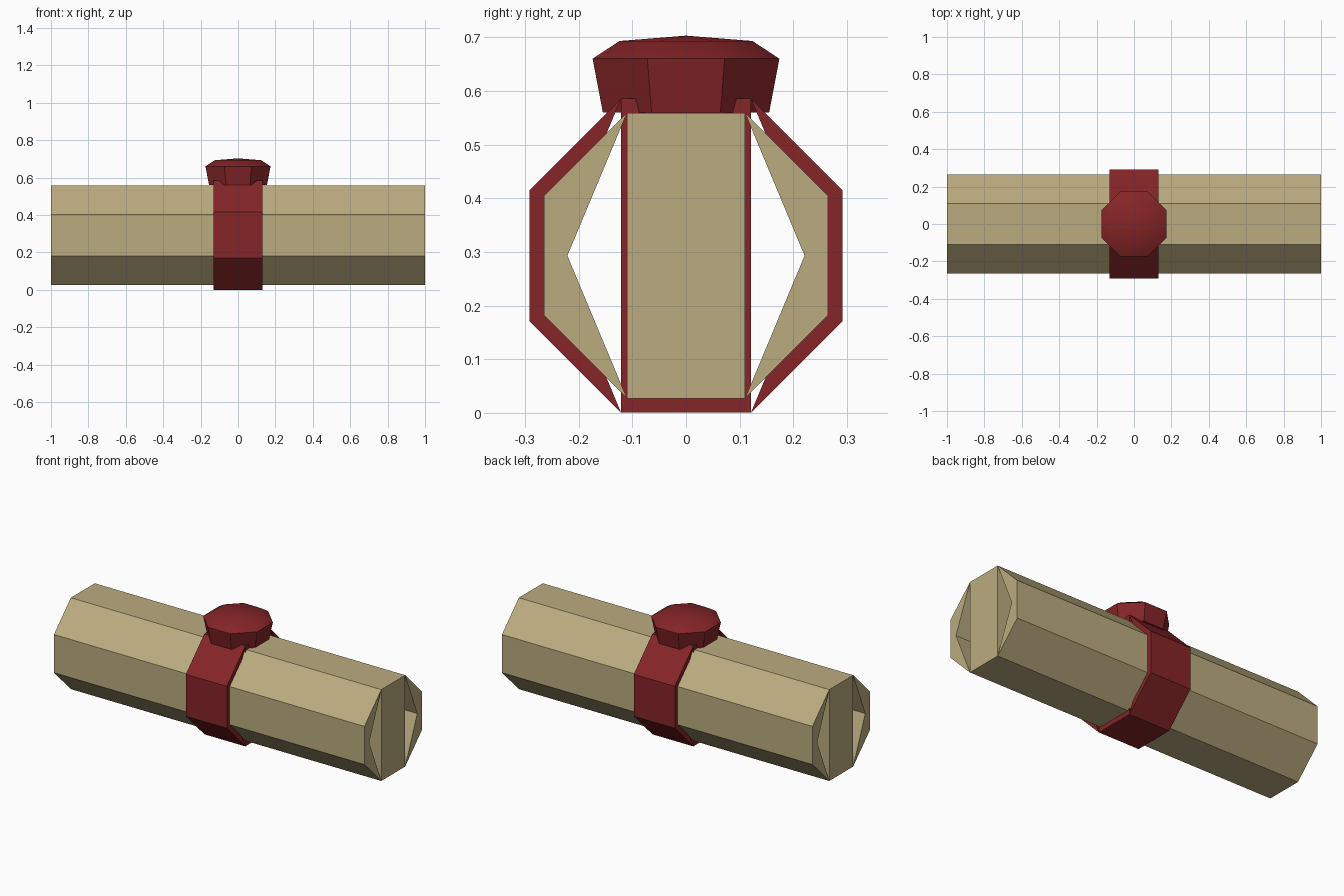
import bpy, bmesh, math

cube = bpy.data.objects.get("Cube")
if cube:
    bpy.data.objects.remove(cube)

MID_Z = 0.293


def material(name, rgb):
    m = bpy.data.materials.new(name)
    m.use_nodes = True
    m.diffuse_color = (*rgb, 1)
    m.node_tree.nodes["Principled BSDF"].inputs["Base Color"].default_value = (*rgb, 1)
    return m


def finish(name, bm, mat):
    bmesh.ops.recalc_face_normals(bm, faces=bm.faces)
    mesh = bpy.data.meshes.new(name)
    bm.to_mesh(mesh)
    bm.free()
    mesh.materials.append(mat)
    obj = bpy.data.objects.new(name, mesh)
    bpy.context.collection.objects.link(obj)
    return obj


def prism(bm, profile, half_length):
    """Extrude a (y, z) outline along x."""
    face = bm.faces.new([bm.verts.new((-half_length, y, z)) for y, z in profile])
    new = bmesh.ops.extrude_face_region(bm, geom=[face], use_keep_orig=True)["geom"]
    verts = [v for v in new if isinstance(v, bmesh.types.BMVert)]
    bmesh.ops.translate(bm, verts=verts, vec=(2 * half_length, 0, 0))


def rolled_body(name, scale, half_length, mat):
    """Central slab with a hollowed wing on each side."""
    slab = [(-0.11, -0.266), (0.11, -0.266), (0.11, 0.266), (-0.11, 0.266)]
    wing = [(0.11, -0.266), (0.265, -0.111), (0.265, 0.111), (0.11, 0.266), (0.221, 0)]
    bm = bmesh.new()
    for outline in (slab, wing, [(-y, z) for y, z in wing]):
        prism(bm, [(y * scale, MID_Z + z * scale) for y, z in outline], half_length)
    return finish(name, bm, mat)


paper = material("parchment tan", (0.50, 0.41, 0.215))
red = material("wax red", (0.235, 0.018, 0.02))

# Parchment roll and the strap around it
rolled_body("scroll_roll", 1.0, 1.0, paper)
rolled_body("strap", 1.1, 0.132, red)

# Octagonal seal: rings of (flat-to-centre distance, height), closed by a shallow peak
bm = bmesh.new()
rings = []
for flat, z in [(0.155, 0.56), (0.174, 0.66), (0.124, 0.693)]:
    r = flat / math.cos(math.pi / 8)
    angles = [math.pi / 8 + i * math.pi / 4 for i in range(8)]
    rings.append([bm.verts.new((r * math.cos(a), r * math.sin(a), z)) for a in angles])
peak = bm.verts.new((0, 0, 0.703))
bm.faces.new(rings[0])
for i in range(8):
    j = (i + 1) % 8
    for low, high in zip(rings, rings[1:]):
        bm.faces.new((low[i], low[j], high[j], high[i]))
    bm.faces.new((rings[-1][i], rings[-1][j], peak))
seal = finish("seal", bm, red)

# Soft crown, crisp sides
bpy.ops.object.select_all(action='DESELECT')
seal.select_set(True)
bpy.context.view_layer.objects.active = seal
bpy.ops.object.shade_smooth_by_angle(angle=math.radians(36))
